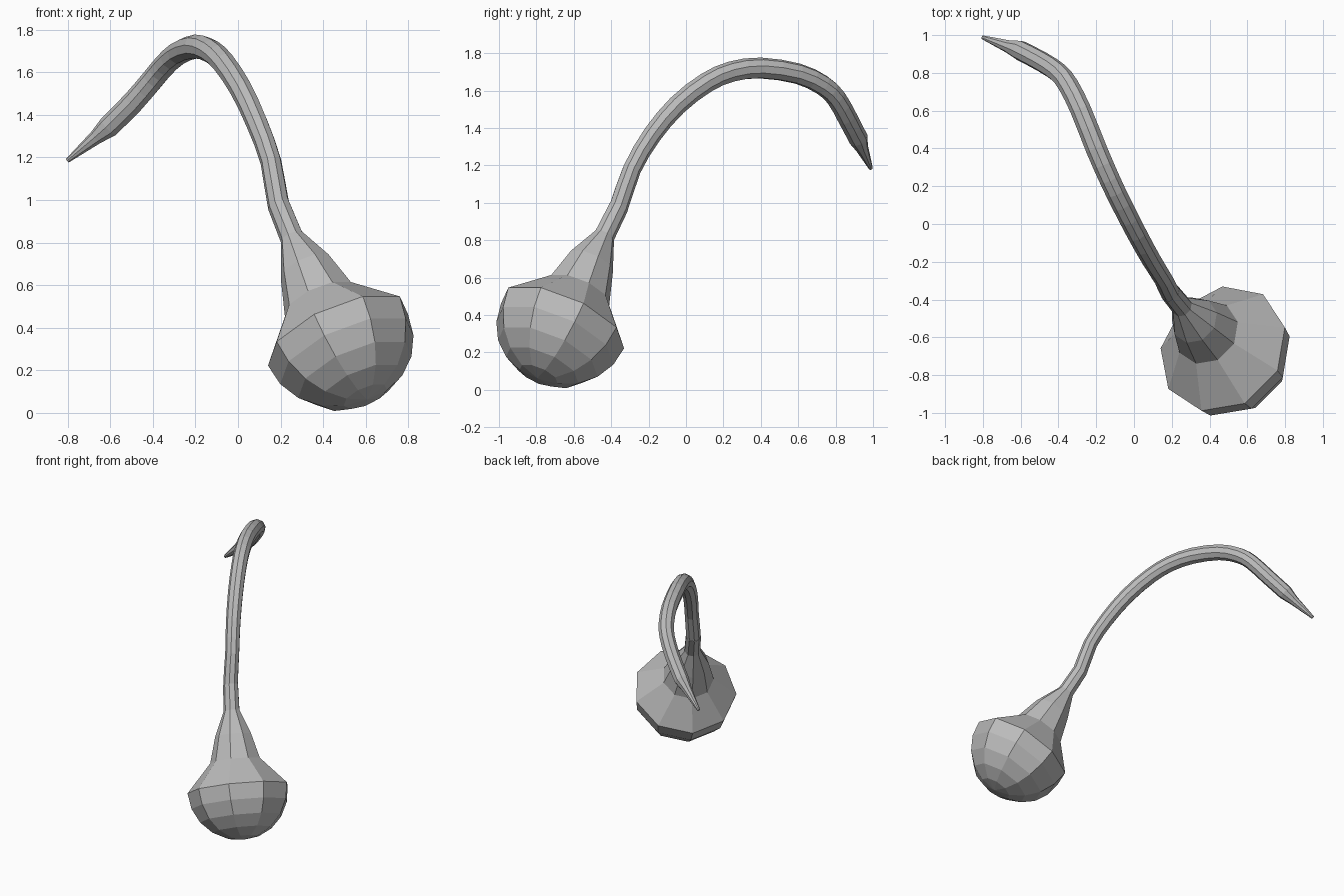
import bpy, bmesh
from math import sin, cos, pi
from mathutils import Vector

cube = bpy.data.objects.get("Cube")
if cube:
    bpy.data.objects.remove(cube, do_unlink=True)

grey = bpy.data.materials.new("plain_grey")
grey.use_nodes = True
colour = (0.5, 0.5, 0.5, 1)
grey.diffuse_color = colour
grey.node_tree.nodes["Principled BSDF"].inputs["Base Color"].default_value = colour

SIDES = 9
axis = Vector((-0.374, 0.374, 0.849)).normalized()
uphill = Vector((0.44, -0.44, 0.387)).normalized()


def lofted(name, rings):
    """Skin rings of (centre, normal, radius); carry the seam along without twist."""
    bm = bmesh.new()
    u, last = uphill.copy(), None
    first = None
    for centre, normal, radius in rings:
        u = (u - normal * u.dot(normal)).normalized()
        v = normal.cross(u)
        ring = []
        for i in range(SIDES):
            a = 2 * pi * (i + 0.5) / SIDES
            ring.append(bm.verts.new(centre + radius * (cos(a) * u + sin(a) * v)))
        if last:
            for i in range(SIDES):
                j = (i + 1) % SIDES
                bm.faces.new((last[i], last[j], ring[j], ring[i]))
        first = first or ring
        last = ring
    bm.faces.new(first[::-1])
    bm.faces.new(last)
    bmesh.ops.remove_doubles(bm, verts=bm.verts, dist=0.0008)
    bmesh.ops.recalc_face_normals(bm, faces=bm.faces)
    mesh = bpy.data.meshes.new(name)
    bm.to_mesh(mesh)
    bm.free()
    mesh.materials.append(grey)
    obj = bpy.data.objects.new(name, mesh)
    bpy.context.collection.objects.link(obj)
    return obj


def spline(a, b, c, d, t):
    return 0.5 * (2 * b + (c - a) * t + (2 * a - 5 * b + 4 * c - d) * t ** 2
                  + (3 * b - a - 3 * c + d) * t ** 3)


# Rounded bulb: half a sphere, then a shoulder and flared neck
bulb_centre = Vector((0.47, -0.66, 0.368))
R = 0.36
rings = []
for k in range(5, -1, -1):
    lat = k * pi / 10
    rings.append((bulb_centre - axis * R * sin(lat), axis, max(R * cos(lat), 0.0002)))
rings += [
    (Vector((0.385, -0.575, 0.525)), axis, 0.18),
    (Vector((0.32, -0.51, 0.68)), axis, 0.13),
    (Vector((0.253, -0.437, 0.825)), axis, 0.057),
    (Vector((0.19, -0.36, 0.98)), axis, 0.054),
]
lofted("bulb_and_neck", rings)

# Arching stem: x, y, z, radius
path = [Vector(p) for p in (
    (0.25, -0.435, 0.83, 0.042), (0.19, -0.36, 0.98, 0.052),
    (0.155, -0.29, 1.18, 0.05), (0.09, -0.185, 1.36, 0.052),
    (0.015, -0.05, 1.52, 0.054), (-0.065, 0.105, 1.64, 0.055),
    (-0.13, 0.24, 1.70, 0.056), (-0.2, 0.4, 1.72, 0.057),
    (-0.28, 0.6, 1.69, 0.056), (-0.345, 0.73, 1.63, 0.055),
    (-0.40, 0.80, 1.565, 0.054), (-0.49, 0.86, 1.46, 0.054),
    (-0.605, 0.92, 1.345, 0.053))]
ends = [2 * path[0] - path[1]] + path + [2 * path[-1] - path[-2]]
points = []
for i in range(len(path) - 1):
    for t in (0, 0.5):
        points.append(spline(*ends[i:i + 4], t))
points.append(path[-1])

# Pointed tip
points += [Vector((-0.665, 0.94, 1.295, 0.035)), Vector((-0.8, 0.988, 1.185, 0.011))]

rings = []
for i, p in enumerate(points):
    before, after = points[max(i - 1, 0)], points[min(i + 1, len(points) - 1)]
    rings.append((p.xyz, (after.xyz - before.xyz).normalized(), p.w))
lofted("arched_stem_and_tip", rings)
